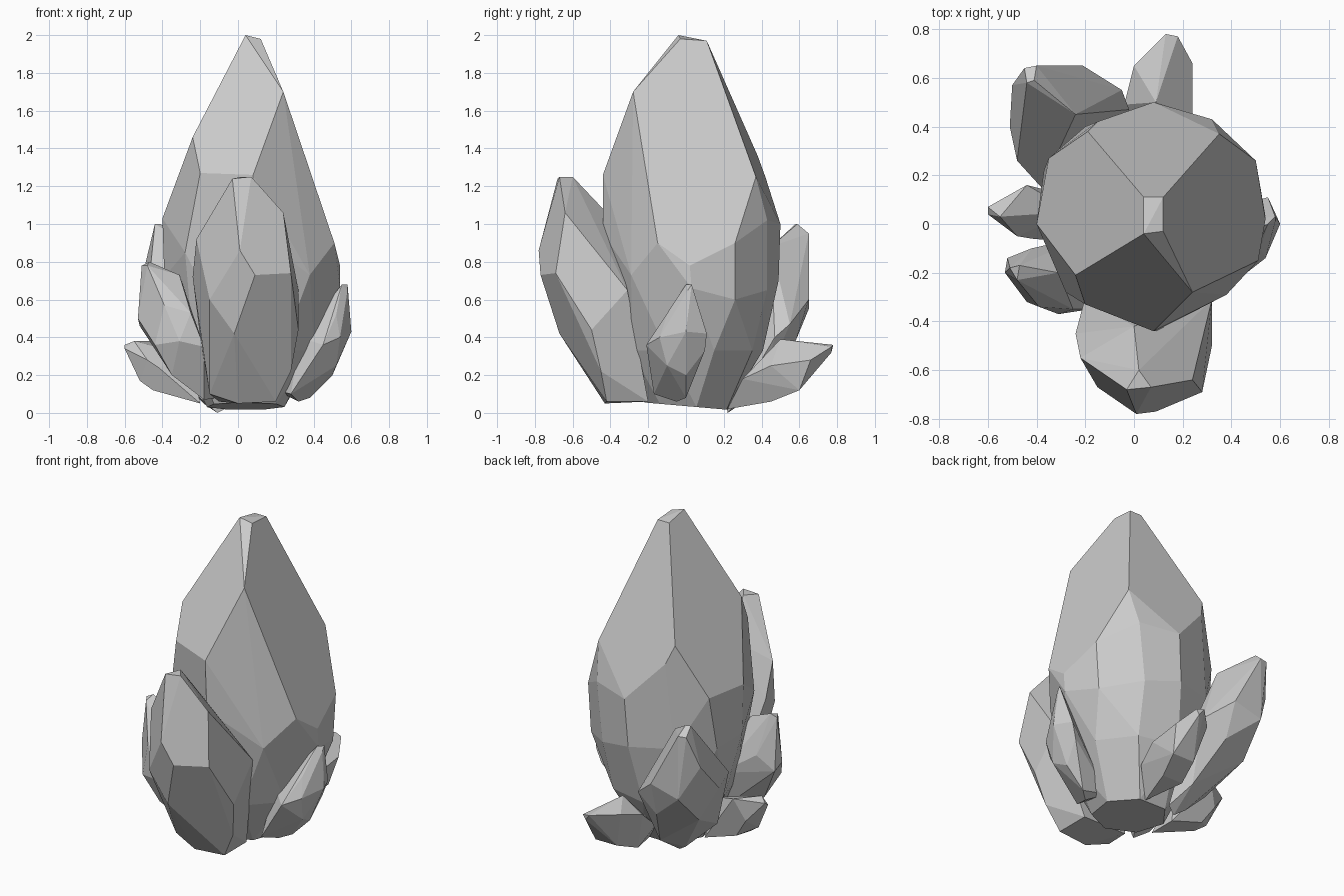
import bpy, bmesh
from math import cos, sin, tau, radians


def crystal(name, *points):
    """Faceted shard: convex hull of its corners, near-flat triangles merged into facets."""
    bm = bmesh.new()
    for p in points:
        bm.verts.new(p)
    hull = bmesh.ops.convex_hull(bm, input=bm.verts[:])
    unused = [g for g in hull["geom_interior"] if isinstance(g, bmesh.types.BMVert)]
    bmesh.ops.delete(bm, geom=unused, context='VERTS')
    bmesh.ops.dissolve_limit(bm, angle_limit=radians(7), verts=bm.verts[:], edges=bm.edges[:])
    bmesh.ops.recalc_face_normals(bm, faces=bm.faces[:])
    mesh = bpy.data.meshes.new(name)
    bm.to_mesh(mesh)
    bm.free()
    ob = bpy.data.objects.new(name, mesh)
    bpy.context.collection.objects.link(ob)
    return ob


def ring(cx, cy, z, rx, ry, n, turn=0.0, tilt=0.0):
    """Polygon of n corners; tilt lowers it towards the back."""
    return [(cx + rx * cos(tau * i / n + turn), cy + ry * sin(tau * i / n + turn),
             z - tilt * sin(tau * i / n + turn)) for i in range(n)]


# tall central crystal: chisel tip, shoulders, widest girdle, tapering root
tip = [(.04, -.04, 2), (.12, -.03, 1.98), (.04, .11, 1.97), (.12, .11, 1.97)]
shoulders = [(.24, -.28, 1.7), (-.24, -.21, 1.46), (-.2, -.33, 1.27), (.08, -.44, 1.26),
             (-.19, .38, 1.36), (-.15, .42, 1.25), (.35, .37, 1.25)]
girdle = [(-.4, 0, 1.03), (-.35, .27, 1.03), (.08, .5, 1), (.32, .43, 1.02),
          (.5, .26, .9), (.54, .02, .78), (.51, -.15, .9), (.38, -.29, .73),
          (.09, -.44, .95), (-.28, -.28, .85)]
waist = [(.54, .03, .66), (.48, .26, .6), (.28, .43, .65), (.06, .49, .7),
         (-.2, .4, .72), (-.37, .22, .7), (-.39, 0, .72)]
root = ring(.06, .04, .33, .37, .37, 9, .3) + ring(.04, .01, .035, .21, .23, 7, .2, .02)
crystal("central_crystal", *tip, *shoulders, *girdle, *waist, *root)

# large crystal leaning forward
crystal("front_crystal",
        (-.03, -.68, 1.24), (.07, -.67, 1.25), (.02, -.6, 1.25), (.24, -.64, 1.06),
        (0, -.42, 1.06), (-.22, -.55, .92), (.01, -.78, .86), (.09, -.77, .73),
        (.28, -.69, .74), (.32, -.5, .44), (.32, -.31, .65), (-.24, -.45, .72),
        (-.15, -.67, .6), (-.02, -.67, .42), (.28, -.45, .22), (.2, -.42, .06),
        (0, -.43, .05), (-.15, -.4, .1), (-.1, -.2, .06), (.2, -.2, .06), (-.2, -.3, .4))

# medium crystal at the back left
crystal("back_left_crystal",
        (-.44, .58, 1), (-.41, .59, 1), (-.45, .64, .95), (-.4, .65, .95),
        (-.24, .45, .88), (-.5, .57, .75), (-.21, .65, .6), (-.4, .65, .55),
        (-.51, .4, .56), (-.48, .26, .6), (-.38, .15, .5), (-.05, .55, .47),
        (-.2, .58, .38), (-.42, .47, .36), (-.02, .47, .4), (-.36, .2, .22),
        (-.1, .4, .12), (-.11, .22, 0), (-.17, .25, .04), (-.05, .25, .03))

# upright crystal at the front left
crystal("front_left_crystal",
        (-.51, -.18, .78), (-.47, -.17, .8), (-.48, -.23, .78), (-.31, -.2, .73),
        (-.53, -.2, .5), (-.39, -.34, .57), (-.25, -.35, .53), (-.44, -.32, .36),
        (-.31, -.37, .38), (-.18, -.35, .35), (-.52, -.14, .46), (-.42, -.1, .55),
        (-.35, -.28, .2), (-.18, -.22, .07), (-.1, -.1, .08), (-.2, -.05, .4))

# slim crystal on the right
crystal("right_crystal",
        (.55, 0, .68), (.58, .03, .68), (.58, .01, .65), (.6, 0, .43), (.55, .11, .42),
        (.52, .1, .33), (.54, -.14, .4), (.45, -.21, .36), (.4, -.2, .28), (.52, -.1, .52),
        (.52, -.1, .25), (.5, 0, .2), (.38, 0, .08), (.32, -.05, .06), (.28, -.17, .1),
        (.2, 0, .12), (.33, -.1, .4))

# low crystal pointing back
crystal("back_crystal",
        (.13, .78, .36), (.18, .77, .35), (.16, .77, .32), (0, .65, .35), (.09, .5, .39),
        (.24, .66, .28), (.24, .45, .25), (-.04, .49, .3), (.21, .6, .12), (.06, .6, .12),
        (.16, .45, .06), (.02, .45, .06), (.1, .22, .02), (0, .3, .15), (.2, .3, .18))

# low crystal pointing left
crystal("left_crystal",
        (-.6, .07, .36), (-.6, .04, .34), (-.44, .16, .38), (-.55, .03, .38),
        (-.48, -.05, .28), (-.42, -.06, .24), (-.52, .02, .17), (-.45, 0, .12),
        (-.42, .1, .12), (-.5, .12, .24), (-.2, -.08, .05), (-.2, .1, .05), (-.25, .05, .3))
